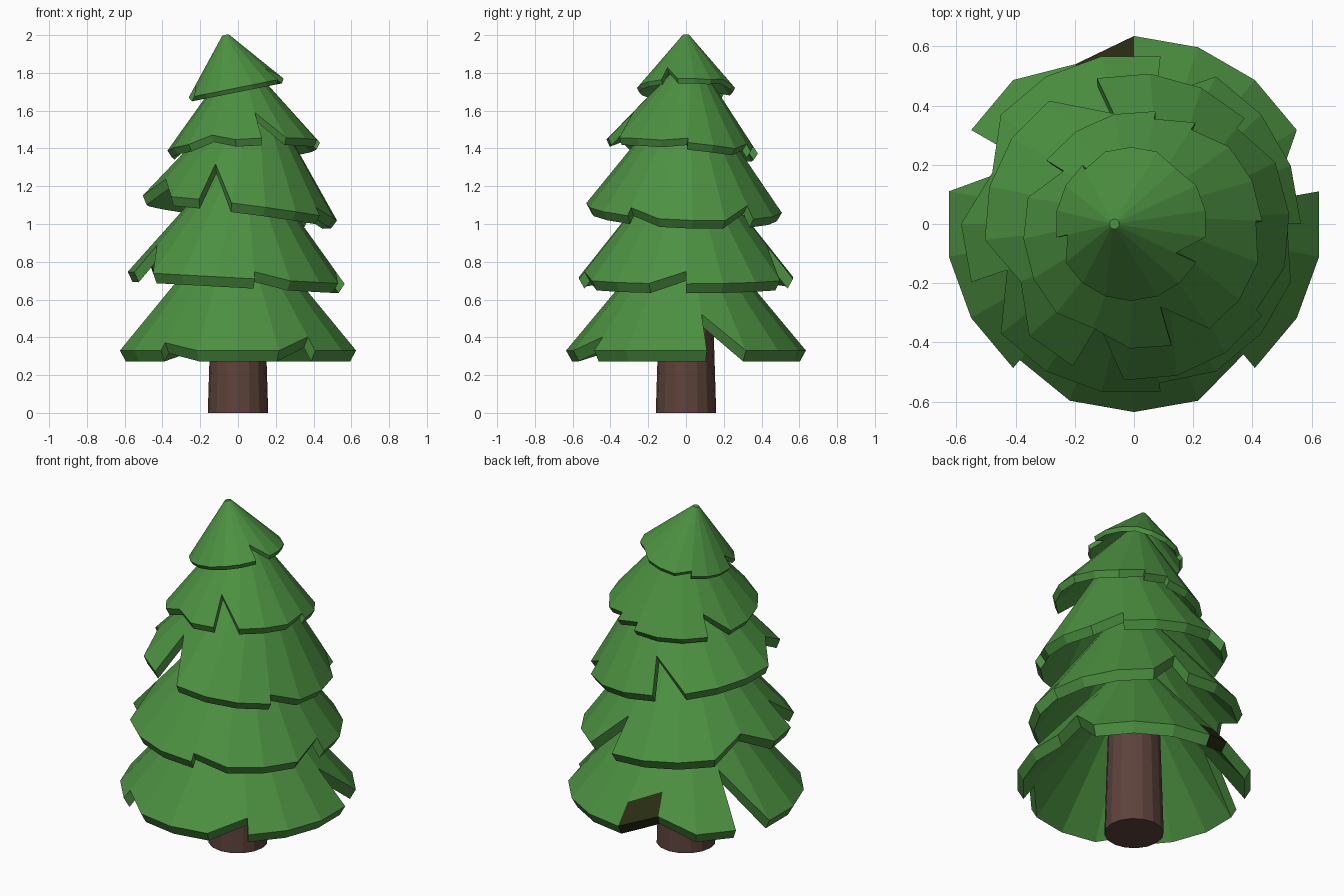
import bpy, bmesh
from math import sin, cos, radians
from mathutils import Vector

old = bpy.data.objects.get("Cube")
if old:
    bpy.data.objects.remove(old, do_unlink=True)


def material(name, rgb):
    m = bpy.data.materials.new(name)
    m.use_nodes = True
    m.diffuse_color = (*rgb, 1)
    m.node_tree.nodes["Principled BSDF"].inputs["Base Color"].default_value = (*rgb, 1)
    return m


green = material("needle green", (0.073, 0.283, 0.053))
brown = material("bark brown", (0.109, 0.055, 0.043))
dark = material("dark olive", (0.022, 0.026, 0.006))

SIDES = 18
STEP = 360 / SIDES
TIP = 0.017


def add_object(name, bm, mats):
    mesh = bpy.data.meshes.new(name)
    bm.to_mesh(mesh)
    bm.free()
    for m in mats:
        mesh.materials.append(m)
    obj = bpy.data.objects.new(name, mesh)
    bpy.context.collection.objects.link(obj)
    return obj


def outline(radius, phase, notches):
    """Rim as (angle, radius); a notch is a radial cut that slopes back out."""
    pts = []
    for k in range(SIDES):
        ang = phase + k * STEP
        if ang not in notches:
            pts.append((ang, radius))
            continue
        side, depth = notches[ang]
        pair = [(ang, radius), (ang, radius - depth)]
        if side == 0:
            pts.append(pair[1])
        else:
            pts += pair if side > 0 else pair[::-1]
    return pts


def tier(name, centre, lean, radius, slope, phase, notches, patch=None):
    """Thick hollow cone with a notched rim, leaning so its rim rises by lean."""
    bm = bmesh.new()
    turn = Vector((0, 0, 1)).rotation_difference(Vector((-lean[0], -lean[1], 1)))
    drop_r, drop_z = 0.05 * radius, 0.09 * radius

    def vert(ang, r, z):
        a = radians(ang)
        return bm.verts.new(turn @ Vector((r * cos(a), r * sin(a), z)) + Vector(centre))

    def cone(ang, r):
        return vert(ang, r, slope * (radius - r))

    pts = outline(radius, phase, notches)
    rings = []
    for ang, r in pts:
        low = vert(ang, r - drop_r, slope * (radius - r) - drop_z)
        rings.append((low, cone(ang, r), cone(ang, r - 0.09), cone(ang, TIP)))
    top = cone(0, TIP)
    inside = vert(0, 0, slope * (radius - drop_r) - drop_z)

    for i, (ang, r) in enumerate(pts):
        j = (i + 1) % len(pts)
        a, b = rings[i], rings[j]
        rim = [bm.faces.new((a[0], b[0], b[1], a[1]))]
        if pts[j][0] != ang:
            rim.append(bm.faces.new((a[1], b[1], b[2], a[2])))
            bm.faces.new((a[2], b[2], b[3], a[3]))
            bm.faces.new((b[0], a[0], inside))
            if i and j:
                bm.faces.new((a[3], b[3], top))
        if ang == patch:
            for f in rim:
                f.material_index = 1
    bmesh.ops.remove_doubles(bm, verts=bm.verts, dist=0.0005)
    return add_object(name, bm, [green, dark] if patch else [green])


# Trunk
bm = bmesh.new()
bmesh.ops.create_cone(bm, cap_ends=True, segments=16, radius1=0.16,
                      radius2=0.135, depth=0.8)
bmesh.ops.translate(bm, verts=bm.verts, vec=(0, 0, 0.4))
add_object("trunk", bm, [brown])

# Branch tiers, from the ground up; notches are angle: (slope side, depth)
tier("bottom_branches", (0, 0, 0.33), (0, 0), 0.635, 1.2, 10,
     {30 - 20: (1, 0.16), 110: (0, 0.06), 150: (1, 0.22),
      230: (1, 0.035), 310: (-1, 0.06)}, patch=90)
tier("lower_branches", (-0.01, 0, 0.715), (-0.055, 0), 0.575, 1.25, 0,
     {0: (-1, 0.05), 80: (-1, 0.14), 160: (0, 0.07),
      200: (1, 0.12), 280: (1, 0.03)})
tier("middle_branches", (0.01, -0.01, 1.085), (-0.125, -0.04), 0.52, 1.35, 5,
     {45: (-1, 0.05), 105: (1, 0.13), 205: (0, 0.07),
      245: (1, 0.15), 325: (1, 0.03)})
tier("upper_branches", (0.03, -0.02, 1.41), (0.06, -0.1), 0.405, 1.25, 4,
     {4: (-1, 0.02), 64: (-1, 0.03), 84: (-1, 0.03), 144: (1, 0.08),
      244: (0, 0.03), 284: (1, 0.12)})
tier("top_branches", (-0.01, 0, 1.72), (0.2, 0), 0.26, 1.18, 10,
     {50: (0, 0.015), 130: (-1, 0.02), 190: (1, 0.05), 330: (1, 0.065)})
